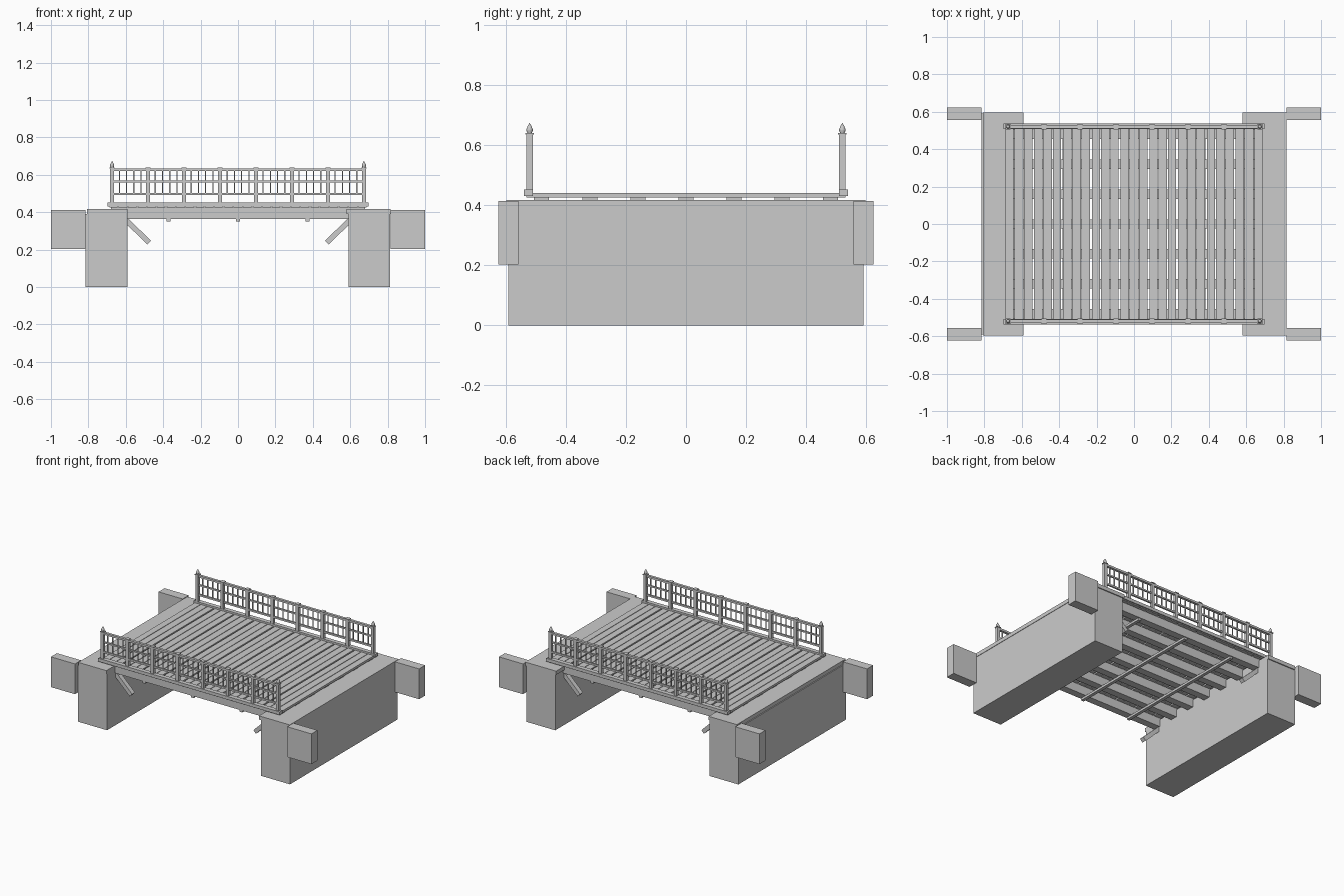
import bpy, bmesh, math
from mathutils import Matrix

if "Cube" in bpy.data.objects:
    bpy.data.objects.remove(bpy.data.objects["Cube"])


def boxes(name, spans):
    """One object from boxes given as (x0, x1, y0, y1, z0, z1)."""
    bm = bmesh.new()
    for x0, x1, y0, y1, z0, z1 in spans:
        m = Matrix.Translation(((x0 + x1) / 2, (y0 + y1) / 2, (z0 + z1) / 2))
        m = m @ Matrix.Diagonal((x1 - x0, y1 - y0, z1 - z0, 1))
        bmesh.ops.create_cube(bm, size=1, matrix=m)
    return finish(name, bm)


def finish(name, bm):
    mesh = bpy.data.meshes.new(name)
    bm.to_mesh(mesh)
    bm.free()
    ob = bpy.data.objects.new(name, mesh)
    bpy.context.collection.objects.link(ob)
    return ob


def lathe(name, profile, x, y, sides=10):
    bm = bmesh.new()
    vs = [bm.verts.new((r, 0, z)) for r, z in profile]
    es = [bm.edges.new(p) for p in zip(vs, vs[1:])]
    bmesh.ops.spin(bm, geom=vs + es, cent=(0, 0, 0), axis=(0, 0, 1),
                   angle=math.tau, steps=sides)
    bmesh.ops.remove_doubles(bm, verts=bm.verts, dist=0.0003)
    bmesh.ops.recalc_face_normals(bm, faces=bm.faces)
    ob = finish(name, bm)
    ob.location = (x, y, 0)
    return ob


# abutments with bearing caps
boxes("left_abutment", [(-.815, -.592, -.59, .59, 0, .39)])
boxes("right_abutment", [(.59, .812, -.59, .59, 0, .39)])
boxes("left_abutment_cap", [(-.808, -.592, -.597, .597, .39, .416)])
boxes("right_abutment_cap", [(.579, .815, -.597, .597, .39, .416)])

# wing walls
for sx in (-1, 1):
    for sy in (-1, 1):
        xs, ys = sorted((sx * .815, sx)), sorted((sy * .557, sy * .623))
        boxes("wing_wall", [(*xs, *ys, .203, .413)])

# girders, and cross braces beneath
boxes("girders", [(-.68, .68, i * .16 - .025, i * .16 + .025, .365, .425)
                  for i in range(-3, 4)])
boxes("cross_braces", [(x - .011, x + .011, -.5, .5, .35, .366)
                       for x in (-.372, 0, .372)])

# diagonal struts at the four corners
for sx in (-1, 1):
    for sy in (-1, 1):
        strut = boxes("corner_strut", [(-.085, .085, -.016, .016, -.014, .014)])
        strut.location = (sx * .536, sy * .48, .297)
        strut.rotation_euler.y = sx * -math.radians(44)

# deck planks: every third gap is wider
pitch = 1.385 / 27
planks = []
for i in range(27):
    x = -.6925 + i * pitch
    left = .005 if i % 3 == 0 else .002
    right = .005 if i % 3 == 2 else .002
    planks.append((x + left, x + pitch - right, -.53, .53, .425, .44))
boxes("deck_planks", planks)

# railings
posts = [-.673 + i * 1.346 / 7 for i in range(8)]
for s in (-1, 1):
    y = s * .52
    boxes("curb", [(-.697, .697, y - .018 if s < 0 else y - .012,
                    y + .012 if s < 0 else y + .018, .43, .452)])
    boxes("railing_posts", [(x - .0105, x + .0105, y - .0105, y + .0105, .45, .636)
                            for x in posts])
    boxes("post_caps", [(x - .014, x + .014, y - .014, y + .014, .634, .639)
                        for x in posts])
    boxes("rails", [(-.673, .673, y - h, y + h, z - t, z + t)
                    for z, h, t in ((.628, .009, .007), (.565, .005, .005),
                                    (.497, .006, .006))])
    boxes("balusters", [(a + k * .0385 - .003, a + k * .0385 + .003,
                         y - .003, y + .003, .497, .628)
                        for a in posts[:-1] for k in range(1, 5)])
    # pointed finials on the end posts
    for x in (posts[0], posts[-1]):
        f = lathe("finial", [(0, .636), (.008, .638), (.008, .641), (.011, .647),
                             (.011, .652), (.007, .662), (0, .674)], x, y)
        for p in f.data.polygons:
            p.use_smooth = True
